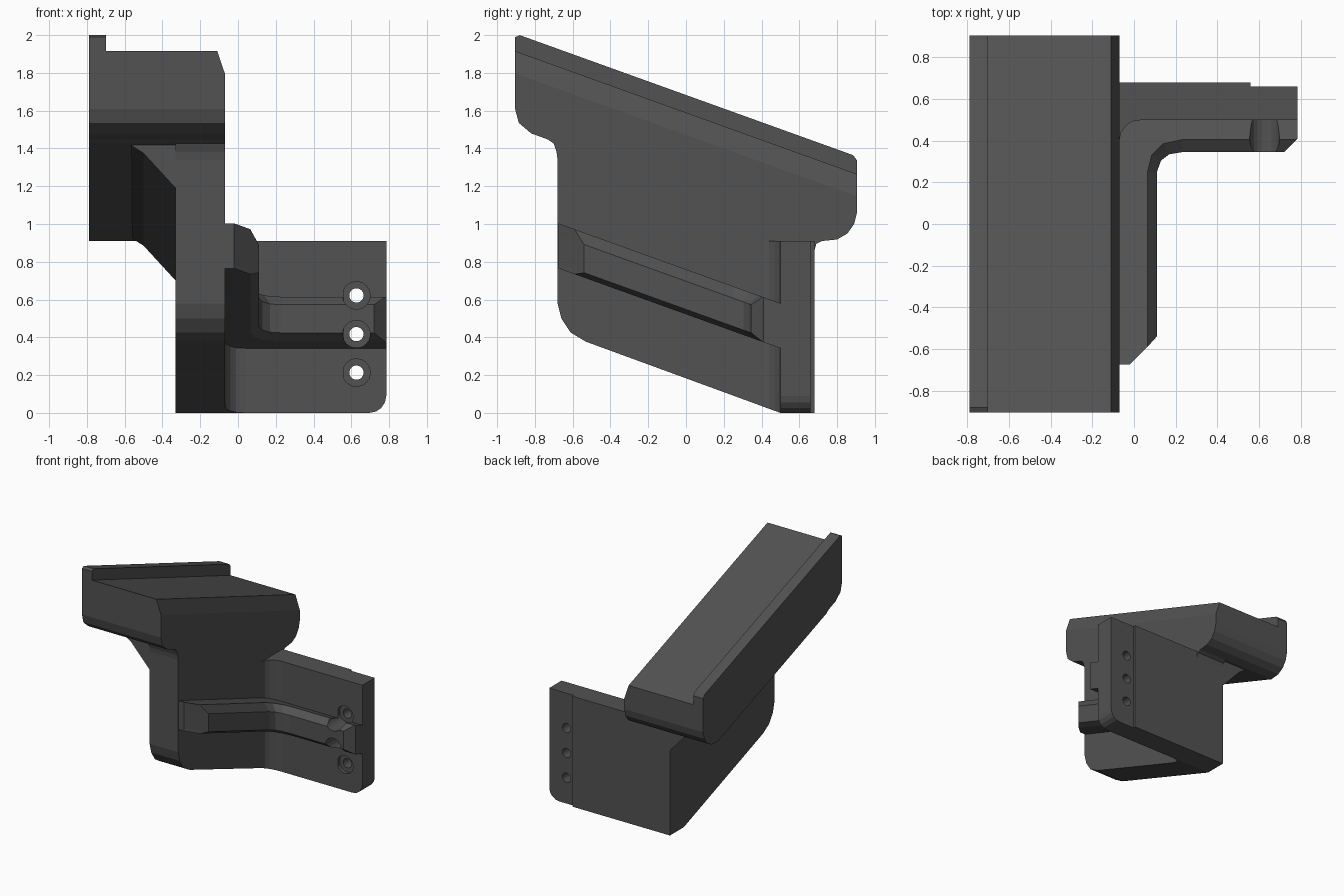
import bpy, bmesh, math

if "Cube" in bpy.data.objects:
    bpy.data.objects.remove(bpy.data.objects["Cube"])

SLOPE = 0.36  # the head, rib and underside all fall toward the back

dark = bpy.data.materials.new("dark_grey")
dark.diffuse_color = (0.085, 0.085, 0.085, 1)
dark.use_nodes = True
dark.node_tree.nodes["Principled BSDF"].inputs["Base Color"].default_value = dark.diffuse_color


def sl(w, y):
    return w - SLOPE * y


def loft(name, layers):
    """Closed solid through a list of equal-length point rings."""
    bm = bmesh.new()
    add_loft(bm, layers)
    return finish(name, bm)


def add_loft(bm, layers):
    rings = [[bm.verts.new(p) for p in ring] for ring in layers]
    n = len(rings[0])
    for a, b in zip(rings, rings[1:]):
        for i in range(n):
            j = (i + 1) % n
            bm.faces.new((a[i], a[j], b[j], b[i]))
    bm.faces.new(rings[0])
    bm.faces.new(rings[-1])


def finish(name, bm):
    bmesh.ops.remove_doubles(bm, verts=bm.verts, dist=1e-5)
    bmesh.ops.recalc_face_normals(bm, faces=bm.faces)
    mesh = bpy.data.meshes.new(name)
    bm.to_mesh(mesh)
    bm.free()
    mesh.materials.append(dark)
    obj = bpy.data.objects.new(name, mesh)
    bpy.context.collection.objects.link(obj)
    return obj


# Sloping head with raised lip on the left and chamfer on the right
head_under = [(0.905, 1.06), (0.89, 1.0), (0.855, 0.95), (0.80, 0.918), (0.72, 0.91),
              (-0.70, 1.425), (-0.73, 1.447), (-0.82, 1.48), (-0.885, 1.535), (-0.905, 1.61)]


def head_ring(x, w, nick=0.0):
    top = [(-0.905, sl(w, -0.905) - nick), (-0.88, sl(w, -0.88)),
           (0.885, sl(w, 0.885)), (0.905, sl(w, 0.905) - nick)]
    return [(x, y, z) for y, z in top + head_under]


loft("sloped_head", [head_ring(-0.79, 1.683, 0.02), head_ring(-0.70, 1.683, 0.02),
                     head_ring(-0.70, 1.59), head_ring(-0.11, 1.59),
                     head_ring(-0.07, 1.472)])

# Upright web that carries the head
web = [(-0.68, 0.58), (-0.66, 0.50), (-0.61, 0.425), (-0.53, 0.377), (0.50, 0), (0.68, 0),
       (0.68, 0.86), (0.69, 0.895), (0.72, 0.91), (-0.70, 1.425), (-0.685, 1.38), (-0.68, 1.34)]
loft("upright_web", [[(x, y, z) for y, z in web] for x in (-0.33, -0.07)])

# Gusset under the overhanging side of the head
gusset = [(-0.33, 1.20), (-0.58, 1.19), (-0.555, 1.165), (-0.50, 1.13), (-0.33, 0.945)]
loft("gusset", [[(x, y, sl(w, y)) for x, w in gusset] for y in (-0.68, 0.68)])

# Back plate, with a slightly thinner end tab
plate = [(-0.07, 0), (0.56, 0), (0.56, 0.91), (-0.07, 0.91)]
loft("back_plate", [[(x, y, z) for x, z in plate] for y in (0.50, 0.68)])
corner = [(0.695 + 0.09 * math.sin(a), 0.09 - 0.09 * math.cos(a))
          for a in [math.pi / 2 * i / 4 for i in range(5)]]
tab = [(0.56, 0)] + corner + [(0.785, 0.91), (0.56, 0.91)]
end_tab = loft("end_tab", [[(x, y, z) for x, z in tab] for y in (0.50, 0.66)])

# Rounded inside corner between web and plate
fillet = [(-0.07, 0.50), (-0.07, 0.40), (-0.062, 0.44), (-0.04, 0.47), (-0.01, 0.492), (0.04, 0.50)]
loft("corner_fillet", [[(x, y, sl(0.18, y)) for x, y in fillet],
                       [(x, y, 0.91) for x, y in fillet]])

# L-shaped rib with chamfered edges and ends
back = [(0.785, 0.50), (-0.07, 0.50), (-0.07, -0.675)]
outer = back + [(-0.02, -0.675), (0.11, -0.54), (0.11, 0.25), (0.13, 0.305), (0.17, 0.335),
                (0.23, 0.345), (0.72, 0.345), (0.785, 0.41)]
inner = back + [(-0.02, -0.675), (0.065, -0.59), (0.065, 0.25), (0.085, 0.33), (0.14, 0.385),
                (0.23, 0.405), (0.779, 0.405), (0.785, 0.41)]
rib = loft("corner_rib", [[(x, y, sl(w, y)) for x, y in outline] for outline, w in
                          ((inner, 0.522), (outer, 0.548), (outer, 0.697), (inner, 0.76))])

# Counterbored screw holes through tab and rib
bm = bmesh.new()
for z in (0.213, 0.417, 0.622):
    add_loft(bm, [[(0.627 + r * math.cos(a), y, z + r * math.sin(a))
                   for a in [math.tau * (i + 0.5) / 20 for i in range(20)]]
                  for y, r in ((0.2, 0.073), (0.53, 0.073), (0.53, 0.038), (0.8, 0.038))])
cutter = finish("screw_hole_cutter", bm)
cutter.hide_render = True
cutter.hide_set(True)
for part in (end_tab, rib):
    mod = part.modifiers.new("screw_holes", 'BOOLEAN')
    mod.operation = 'DIFFERENCE'
    mod.solver = 'EXACT'
    mod.object = cutter
